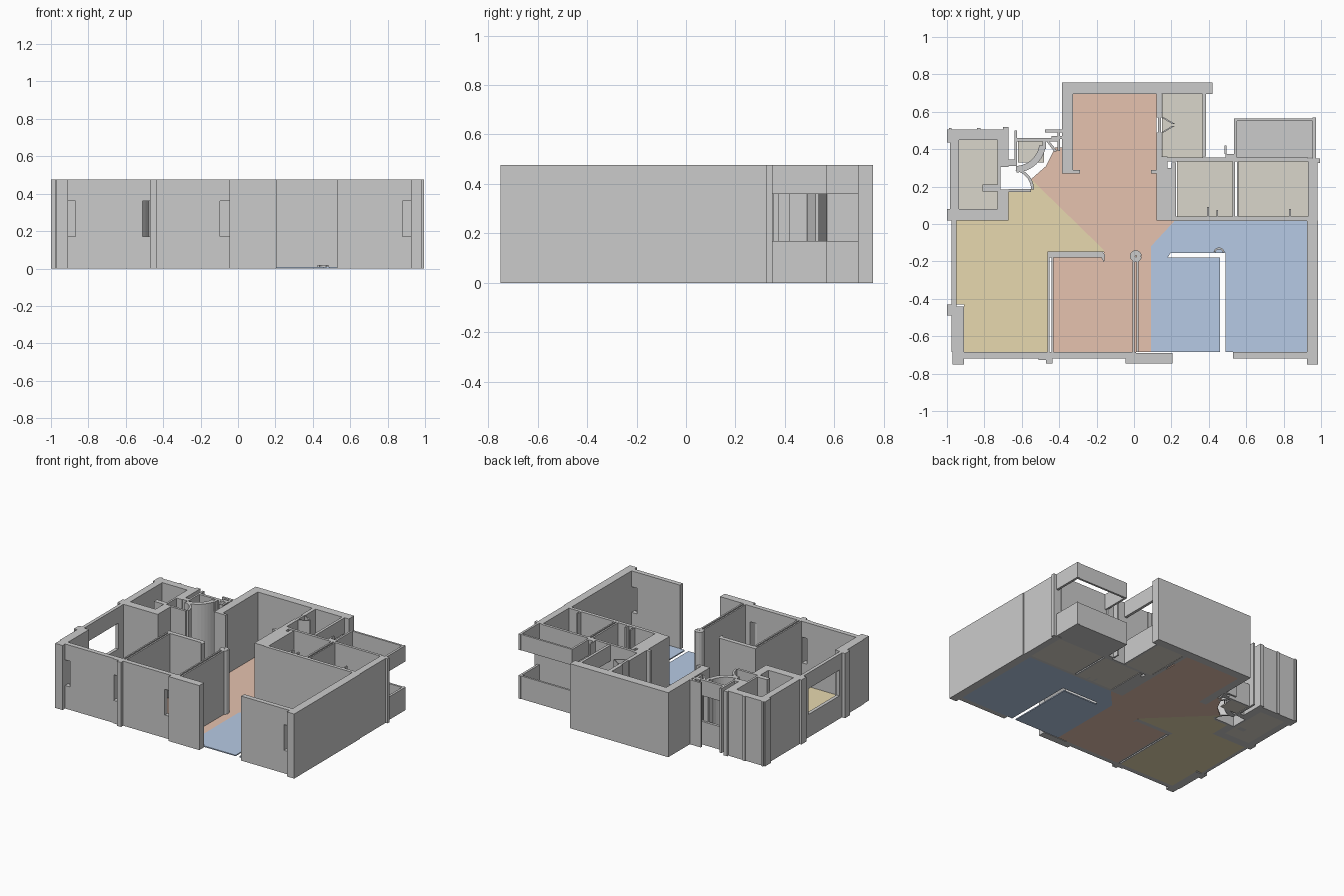
import bpy, bmesh, math

H, SILL, HEAD, FLOOR = 0.477, 0.17, 0.36, 0.008


def material(name, rgb):
    m = bpy.data.materials.new(name)
    m.diffuse_color = (*rgb, 1)
    return m


def prism(bm, pts, z0, z1):
    """Extrude a plan outline between two heights."""
    face = bm.faces.new([bm.verts.new((x, y, z0)) for x, y in pts])
    out = bmesh.ops.extrude_face_region(bm, geom=[face])
    for v in out["geom"]:
        if isinstance(v, bmesh.types.BMVert):
            v.co.z = z1


def finish(bm, name, mat=None):
    bmesh.ops.recalc_face_normals(bm, faces=bm.faces)
    me = bpy.data.meshes.new(name)
    bm.to_mesh(me)
    bm.free()
    ob = bpy.data.objects.new(name, me)
    bpy.context.collection.objects.link(ob)
    if mat:
        me.materials.append(mat)
    return ob


def rect(x0, x1, y0, y1):
    return [(x0, y0), (x1, y0), (x1, y1), (x0, y1)]


def walls(name, solid, windows=()):
    """Full-height rectangles (x0,x1,y0,y1) and ones with a window band left open."""
    bm = bmesh.new()
    for r in solid:
        prism(bm, rect(*r), 0, H)
    for r in windows:
        prism(bm, rect(*r), 0, SILL)
        prism(bm, rect(*r), HEAD, H)
    return finish(bm, name)


def outline(name, pts, z0=0, z1=H, mat=None):
    bm = bmesh.new()
    prism(bm, pts, z0, z1)
    return finish(bm, name, mat)


def arc(cx, cy, r0, r1, a0, a1, n=10):
    ang = [math.radians(a0 + (a1 - a0) * i / n) for i in range(n + 1)]
    return ([(cx + r1 * math.cos(a), cy + r1 * math.sin(a)) for a in ang] +
            [(cx + r0 * math.cos(a), cy + r0 * math.sin(a)) for a in reversed(ang)])


orange = material("orange", (0.79, 0.54, 0.43))
yellow = material("yellow", (0.80, 0.69, 0.43))
blue = material("blue", (0.47, 0.59, 0.78))
stone = material("stone", (0.70, 0.67, 0.60))
dark = material("dark", (0.51, 0.51, 0.51))

# Floors
outline("hall_floor", [(-.325, .695), (.12, .695), (.12, .02), (.22, .02), (.09, -.12),
        (.09, -.685), (-.43, -.685), (-.43, -.18), (-.16, -.18), (-.16, -.14),
        (-.55, .24), (-.47, .31), (-.42, .41), (-.385, .41), (-.385, .29), (-.325, .29)], 0, FLOOR, orange)
outline("left_room_floor", [(-.95, .02), (-.67, .02), (-.67, .175), (-.55, .175), (-.55, .24),
        (-.16, -.14), (-.16, -.15), (-.46, -.15), (-.46, -.685), (-.91, -.685),
        (-.91, -.43), (-.95, -.43)], 0, FLOOR, yellow)
outline("right_room_floor", [(.09, -.12), (.22, .02), (.925, .02), (.925, -.685), (.49, -.685),
        (.49, -.155), (.195, -.155), (.18, -.18), (.46, -.18), (.46, -.685), (.09, -.685)], 0, FLOOR, blue)
for nm, r, m in (("bath_floor", (-.935, -.73, .08, .45), stone),
                 ("entry_floor", (-.62, -.48, .33, .445), stone),
                 ("store_floor", (.15, .37, .355, .695), stone),
                 ("small_room_floor_1", (.23, .53, .04, .335), stone),
                 ("small_room_floor_2", (.56, .93, .04, .335), stone),
                 ("balcony_floor", (.55, .955, .355, .55), dark)):
    outline(nm, rect(*r), 0, FLOOR, m)

# Bathroom block at back left
walls("bath_walls", [
    (-.985, -.935, .08, .45), (-1, -.67, .45, .505), (-1, -.955, .435, .45),
    (-1, -.67, .02, .08), (-.73, -.67, .305, .45), (-.73, -.715, .08, .305),
    (-.715, -.67, .08, .185), (-.81, -.73, .175, .21), (-.99, -.975, .505, .513),
    (-.84, -.82, .505, .513), (-.70, -.67, .505, .518)])

# Entrance: thin jambs, open band and curved door sweeps
walls("entry_walls", [
    (-.67, -.64, .31, .345), (-.64, -.625, .31, .50), (-.67, -.55, .17, .188),
    (-.475, -.385, .49, .505), (-.44, -.385, .455, .47), (-.41, -.395, .39, .49), (-.49, -.47, .40, .445)],
    [(-.625, -.41, .44, .46)])
outline("door_sweep_large", arc(-.635, .44, .13, .165, -88, -8))
outline("door_sweep_small_inner", arc(-.65, .185, .10, .115, 0, 80))
outline("door_leaf", [(-.47, .445), (-.455, .445), (-.41, .39), (-.425, .385)])

# Left outside wall with large window
walls("left_wall", [
    (-.975, -.95, -.04, .02), (-.975, -.95, -.44, -.40), (-1, -.975, -.49, -.43),
    (-.975, -.91, -.685, -.44), (-.97, -.91, -.75, -.685)],
    [(-.975, -.95, -.40, -.04)])

# Front wall, left of the opening, with narrow slits
walls("front_wall_left", [
    (-.87, -.51, -.72, -.685), (-.47, -.435, -.745, -.685), (-.435, -.095, -.72, -.685),
    (-.045, .01, -.745, -.685), (.01, .205, -.745, -.69)],
    [(-.91, -.87, -.72, -.685), (-.51, -.47, -.727, -.685), (-.095, -.045, -.72, -.685)])

# Front right and right outside walls
walls("front_wall_right", [(.53, .88, -.72, -.685)], [(.88, .925, -.72, -.685)])
walls("right_wall", [(.925, .985, -.75, .02), (.93, .98, .02, .325), (.93, .995, .325, .35)])

# Partitions between the front rooms, each made of two thin skins
walls("partition_left", [
    (-.463, -.452, -.685, -.18), (-.442, -.43, -.685, -.18), (-.463, -.17, -.18, -.148)])
outline("partition_left_end", [(-.17, -.145), (-.155, -.165), (-.16, -.205), (-.175, -.18)])
walls("partition_middle", [(-.008, .003, -.685, -.20), (.013, .025, -.685, -.20)])
outline("partition_middle_end", arc(.01, -.172, 0.004, .032, 0, 359, 12))

# Thin door arc at the right room gap
outline("right_room_door_stop", arc(.455, -.155, .02, .03, 10, 170, 6), 0, .02)

# Tall back room walls
walls("back_walls", [
    (-.385, .42, .695, .757), (-.385, -.325, .29, .695), (-.385, -.29, .27, .29),
    (.12, .148, .57, .695), (.12, .148, .29, .49), (.09, .12, .27, .29), (.128, .145, .49, .57)])
for nm, y0, y1 in (("door_wedge_low", .49, .525), ("door_wedge_high", .57, .535)):
    outline(nm, [(.145, y0), (.16, y0), (.22, y1), (.205, y1)])

# Store room outer side with open band
walls("store_wall", [], [(.365, .385, .36, .695)])

# Two small rooms at the right
walls("small_room_walls", [
    (.12, .20, .02, .30), (.20, .225, .04, .33), (.14, .18, .30, .36),
    (.18, .93, .335, .355), (.20, .93, .015, .04), (.527, .54, .04, .335), (.55, .56, .04, .335),
    (.39, .40, .04, .09), (.44, .45, .04, .075), (.83, .84, .04, .08), (.49, .54, .355, .375),
    (.485, .495, .375, .42)])

# Balcony parapet and head beam
walls("balcony_walls", [], [
    (.535, .55, .355, .565), (.55, .955, .55, .565), (.955, .972, .35, .57)])
